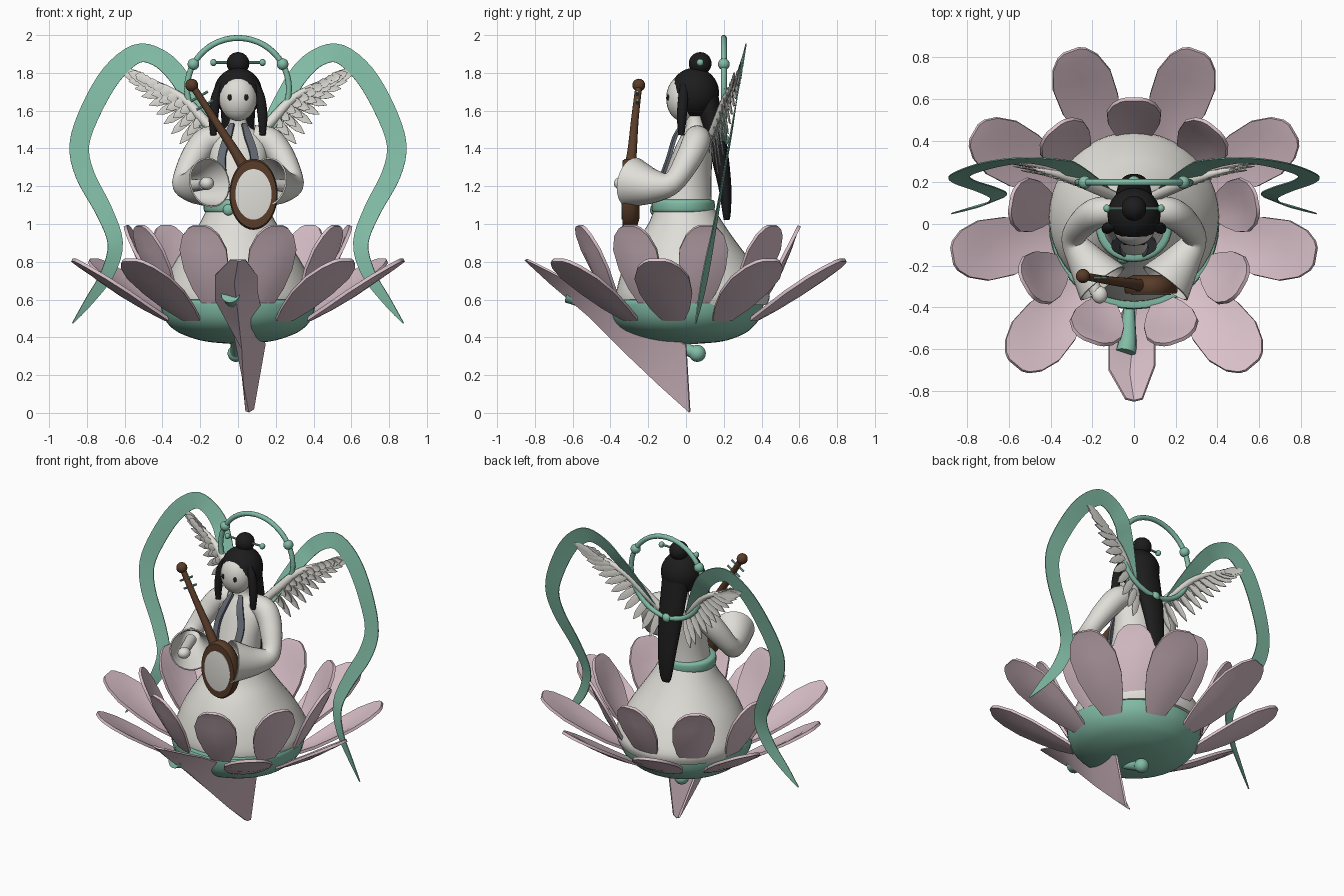
import bpy
import bmesh
from math import sin, cos, pi, radians
from mathutils import Vector

default_cube = bpy.data.objects.get("Cube")
if default_cube:
    bpy.data.objects.remove(default_cube, do_unlink=True)


def material(name, red, green, blue):
    mat = bpy.data.materials.new(name)
    mat.use_nodes = True
    mat.diffuse_color = (red, green, blue, 1)
    shader = mat.node_tree.nodes["Principled BSDF"]
    shader.inputs["Base Color"].default_value = (red, green, blue, 1)
    shader.inputs["Roughness"].default_value = 0.8
    return mat


white = material("off white", 0.74, 0.73, 0.68)
pink = material("dusty pink", 0.7, 0.53, 0.585)
green = material("jade green", 0.22, 0.5, 0.38)
black = material("hair black", 0.012, 0.012, 0.013)
brown = material("dark wood", 0.1, 0.045, 0.022)
grey = material("slate grey", 0.13, 0.145, 0.175)


def finish(name, bm, mat, thickness=0, angle=40):
    """Turn a bmesh into a named, coloured, smooth-shaded object."""
    bmesh.ops.recalc_face_normals(bm, faces=bm.faces)
    mesh = bpy.data.meshes.new(name)
    bm.to_mesh(mesh)
    bm.free()
    mesh.materials.append(mat)
    obj = bpy.data.objects.new(name, mesh)
    bpy.context.collection.objects.link(obj)
    bpy.ops.object.select_all(action="DESELECT")
    obj.select_set(True)
    bpy.context.view_layer.objects.active = obj
    if thickness:
        solid = obj.modifiers.new("thickness", "SOLIDIFY")
        solid.thickness = thickness
        solid.offset = 0
        bpy.ops.object.modifier_apply(modifier=solid.name)
    bpy.ops.object.shade_smooth_by_angle(angle=radians(angle))
    return obj


def smooth(points, steps=5):
    """Catmull-Rom refinement of points with any number of values."""
    pts = [points[0]] + list(points) + [points[-1]]
    out = []
    for a, b, c, d in zip(pts, pts[1:], pts[2:], pts[3:]):
        for k in range(steps):
            t = k / steps
            out.append([q + t / 2 * (r - p + t * (2 * p - 5 * q + 4 * r - s + t * (3 * (q - r) + s - p)))
                        for p, q, r, s in zip(a, b, c, d)])
    return out + [list(points[-1])]


def skin(bm, loops, closed=True, caps=True):
    rows = [[bm.verts.new(p) for p in loop] for loop in loops]
    for low, high in zip(rows, rows[1:]):
        count = len(low)
        for i in range(count if closed else count - 1):
            j = (i + 1) % count
            bm.faces.new((low[i], low[j], high[j], high[i]))
    if closed and caps:
        bm.faces.new(rows[0])
        bm.faces.new(rows[-1])


def stack(name, profile, mat, sides=32, steps=4):
    """Horizontal ellipses given as z, x radius, y radius, y centre."""
    bm = bmesh.new()
    turn = [2 * pi * i / sides for i in range(sides)]
    skin(bm, [[(rx * cos(a), cy + ry * sin(a), z) for a in turn] for z, rx, ry, cy in smooth(profile, steps)])
    return finish(name, bm, mat)


def tube(name, path, mat, sides=16, steps=5, caps=True, thickness=0):
    """Round tube along points given as x, y, z, radius."""
    path = smooth(path, steps)
    centres = [Vector(p[:3]) for p in path]
    loops = []
    side = None
    for i, c in enumerate(centres):
        along = (centres[min(i + 1, len(path) - 1)] - centres[max(i - 1, 0)]).normalized()
        side = (side - along * side.dot(along)).normalized() if side else along.orthogonal().normalized()
        up = along.cross(side)
        loops.append([c + path[i][3] * (side * cos(2 * pi * k / sides) + up * sin(2 * pi * k / sides))
                      for k in range(sides)])
    bm = bmesh.new()
    skin(bm, loops, caps=caps)
    return finish(name, bm, mat, thickness)


def ball(name, centre, radii, mat):
    bm = bmesh.new()
    bmesh.ops.create_uvsphere(bm, u_segments=24, v_segments=16, radius=1)
    bmesh.ops.scale(bm, vec=radii, verts=bm.verts)
    bmesh.ops.translate(bm, vec=centre, verts=bm.verts)
    return finish(name, bm, mat)


PETAL = [(0, 0.4), (0.2, 0.72), (0.45, 0.96), (0.7, 1), (0.88, 0.78), (0.97, 0.5), (1, 0.28)]
FEATHER = [(0, 0.5), (0.4, 1), (0.75, 0.8), (1, 0.06)]


def leaf(bm, base, along, across, length, half, cup, outline):
    """Cupped blade that follows an outline of length and width fractions."""
    normal = along.cross(across)
    skin(bm, [[base + along * (t * length) + across * (w * half * u)
               + normal * (cup * (u * u * w - 1) * sin(pi * min(t + 0.1, 1)))
               for u in (-1, -0.5, 0, 0.5, 1)] for t, w in outline], closed=False)


def petal_ring(name, start, inner, outer, half, skip_first):
    bm = bmesh.new()
    for k in range(1 if skip_first else 0, 9):
        a = radians(start + 40 * k)
        out = Vector((cos(a), sin(a), 0))
        low, high = [out * r + Vector((0, 0, z)) for r, z in (inner, outer)]
        across = Vector((-sin(a), cos(a), 0))
        leaf(bm, low, (high - low).normalized(), across, (high - low).length, half, 0.022, PETAL)
    finish(name, bm, pink, 0.018)


# Lotus: cup, petals, stem and the long folded front petal
stack("lotus_cup", [(0.365, 0.03, 0.03, 0.02), (0.378, 0.17, 0.17, 0.02), (0.41, 0.28, 0.28, 0.01),
                    (0.45, 0.35, 0.35, 0), (0.51, 0.395, 0.395, 0), (0.59, 0.41, 0.41, 0),
                    (0.6, 0.38, 0.38, 0)], green, 40)
petal_ring("outer_petals", -90, (0.38, 0.5), (0.885, 0.81), 0.146, True)
petal_ring("inner_petals", -70, (0.39, 0.58), (0.6, 0.99), 0.13, False)
tube("lotus_stem", [(-0.04, -0.62, 0.63, 0.05), (-0.03, -0.55, 0.6, 0.042), (-0.02, -0.3, 0.49, 0.02),
                    (-0.01, 0.0, 0.34, 0.03), (-0.01, 0.06, 0.315, 0.045)], green)
ball("stem_end", (-0.01, 0.06, 0.315), (0.045, 0.045, 0.045), green)
fold = bmesh.new()
skin(fold, [[(-0.04, -0.84, 0.81), (0, -0.85, 0.81), (0.04, -0.84, 0.81)],
            [(-0.12, -0.7, 0.73), (-0.02, -0.72, 0.69), (0.1, -0.68, 0.73)],
            [(-0.12, -0.55, 0.6), (0, -0.52, 0.52), (0.1, -0.52, 0.65)],
            [(-0.02, -0.35, 0.42), (0.02, -0.34, 0.34), (0.13, -0.25, 0.49)],
            [(0.02, -0.13, 0.25), (0.03, -0.14, 0.15), (0.14, 0, 0.36)],
            [(0.045, 0.01, 0.01), (0.055, 0.02, 0.005), (0.08, 0.02, 0.02)]], closed=False)
finish("front_petal", fold, pink, 0.012)

# Gown, torso, belt and knot
stack("skirt", [(0.57, 0.4, 0.4, 0.03), (0.64, 0.405, 0.405, 0.035), (0.78, 0.345, 0.345, 0.015),
                (0.9, 0.27, 0.27, 0), (1, 0.205, 0.2, 0), (1.09, 0.16, 0.155, -0.01)], white, 40)
stack("torso", [(1.05, 0.155, 0.15, -0.01), (1.15, 0.145, 0.14, -0.005), (1.25, 0.145, 0.125, 0.01),
                (1.4, 0.155, 0.1, 0.04), (1.48, 0.12, 0.075, 0.055), (1.52, 0.055, 0.05, 0.05),
                (1.6, 0.04, 0.04, 0.04)], white)
stack("belt", [(1.06, 0.16, 0.145, -0.015), (1.07, 0.18, 0.165, -0.015), (1.12, 0.18, 0.165, -0.015),
               (1.13, 0.15, 0.14, -0.015)], green)
ball("belt_knot", (-0.05, -0.17, 1.075), (0.03, 0.02, 0.03), green)

# Head, hair, bun and hairpin
ball("face", (0, -0.02, 1.665), (0.1, 0.085, 0.12), white)
ball("hair_cap", (0, 0.045, 1.695), (0.128, 0.13, 0.132), black)
ball("hair_bun", (0, 0.075, 1.85), (0.06, 0.06, 0.06), black)
stack("back_hair", [(1.75, 0.09, 0.06, 0.1), (1.6, 0.09, 0.06, 0.125), (1.4, 0.08, 0.05, 0.17),
                    (1.2, 0.062, 0.035, 0.205), (1.06, 0.042, 0.022, 0.215), (1.02, 0.025, 0.015, 0.215)], black, 20)
tube("hairpin", [(-0.13, 0.075, 1.855, 0.007), (0.13, 0.075, 1.855, 0.007)], green, 8)

# Halo ring with three beads
halo_turn = [radians(7.5 * k) for k in range(49)]
tube("halo", [(0.27 * cos(a), 0.2, 1.715 + 0.27 * sin(a), 0.016) for a in halo_turn], green, 10, 1)
for angle in (29, 151, 270):
    a = radians(angle)
    ball("halo_bead", (0.27 * cos(a), 0.2, 1.715 + 0.27 * sin(a)), (0.031, 0.031, 0.031), green)

# Parts that appear on both sides
for s, label in ((1, "left_"), (-1, "right_")):
    ball(label + "eye", (s * 0.043, -0.094, 1.67), (0.012, 0.008, 0.017), black)
    ball(label + "pin_knob", (s * 0.13, 0.075, 1.855), (0.017, 0.019, 0.019), green)
    tube(label + "hair_lock", [(s * 0.085, -0.01, 1.75, 0.015), (s * 0.115, -0.015, 1.68, 0.025),
                               (s * 0.13, -0.022, 1.57, 0.026), (s * 0.13, -0.025, 1.47, 0.016)], black)
    tube(label + "sleeve", [(s * 0.08, 0.06, 1.46, 0.06), (s * 0.17, 0.055, 1.435, 0.07),
                            (s * 0.24, 0.01, 1.34, 0.065), (s * 0.29, -0.07, 1.22, 0.055),
                            (s * 0.235, -0.17, 1.2, 0.085), (s * 0.15, -0.285, 1.22, 0.13)],
         white, 24, caps=False, thickness=0.008)
    reach = -0.33 if s < 0 else -0.2
    tube(label + "forearm", [(s * 0.26, -0.13, 1.2, 0.035), (s * 0.18, reach, 1.21, 0.03)], white)
    ball(label + "hand", (s * 0.165, reach - 0.01, 1.215), (0.038, 0.042, 0.035), white)

    # Collar strip
    bm = bmesh.new()
    skin(bm, [[(s * (x - w), y, z), (s * (x + w), y + 0.012, z)] for x, y, z, w in smooth(
        [(0.03, -0.02, 1.53, 0.01), (0.055, -0.065, 1.46, 0.02), (0.085, -0.095, 1.36, 0.02),
         (0.08, -0.13, 1.26, 0.02), (0.05, -0.155, 1.17, 0.01)])], closed=False)
    finish(label + "collar", bm, grey, 0.015)

    # Flowing ribbon, leaning back as it rises and twisting along its length
    path = smooth([(0.13, 1.46, 0.03), (0.23, 1.64, 0.045), (0.33, 1.8, 0.05), (0.43, 1.885, 0.048),
                   (0.54, 1.9, 0.05), (0.67, 1.79, 0.055), (0.78, 1.6, 0.055), (0.84, 1.42, 0.052),
                   (0.81, 1.26, 0.05), (0.71, 1.07, 0.045), (0.65, 0.9, 0.04), (0.69, 0.74, 0.035),
                   (0.79, 0.59, 0.022), (0.875, 0.475, 0.003)], 4)
    last = len(path) - 1
    loops = []
    for i, (x, z, w) in enumerate(path):
        before, after = path[max(i - 1, 0)], path[min(i + 1, last)]
        way = Vector((after[0] - before[0], after[1] - before[1])).normalized()
        y = 0.05 + 0.168 * (z - 0.475) + 0.02 * sin(pi * i / last) - 0.07 * max(0, 1 - i / 8)
        twist = 0.4 * cos(pi * i / last)
        loops.append([(s * (x - u * w * way.y), y + twist * u * w, z + u * w * way.x) for u in (-1, 0, 1)])
    bm = bmesh.new()
    skin(bm, loops, closed=False)
    finish(label + "ribbon", bm, green, 0.006)

    # Wing: bone with long feathers behind and short coverts in front
    bone = [(s * 0.09, 0.13, 1.45, 0.025), (s * 0.19, 0.175, 1.56, 0.028), (s * 0.28, 0.21, 1.655, 0.024),
            (s * 0.39, 0.245, 1.725, 0.016), (s * 0.49, 0.265, 1.77, 0.006)]
    tube(label + "wing_bone", bone, white, 10)
    spine = smooth(bone, 3)
    bm = bmesh.new()
    for layer, scale in enumerate((1, 0.66, 0.38)):
        for i, point in enumerate(spine):
            t = i / (len(spine) - 1)
            a = radians(-72 + 92 * t)
            along = Vector((s * cos(a), 0.13, sin(a))).normalized()
            across = Vector((-s * sin(a), 0, cos(a)))
            base = Vector(point[:3]) + Vector((0, 0.014 - 0.014 * layer, 0))
            leaf(bm, base, along, across, scale * (0.195 - 0.05 * t), 0.025, 0.004, FEATHER)
    finish(label + "wing_feathers", bm, white, 0.005)

# Lute: round body, pale soundboard, neck, knob and pegs
for name, radii, depth, y, mat in (("lute_body", (0.128, 0.188), 0.09, -0.29, brown),
                                   ("lute_soundboard", (0.096, 0.134), 0.008, -0.337, white)):
    bm = bmesh.new()
    loops = []
    for offset, scale in ((-0.5, 0.95), (-0.35, 1), (0.1, 1), (0.35, 0.9), (0.5, 0.65)):
        loops.append([(0.082 + scale * radii[0] * cos(a), y + offset * depth, 1.157 + scale * radii[1] * sin(a))
                      for a in [2 * pi * k / 40 for k in range(40)]])
    skin(bm, loops)
    finish(name, bm, mat)
tube("lute_neck", [(0.05, -0.3, 1.27, 0.034), (-0.02, -0.285, 1.39, 0.025), (-0.13, -0.27, 1.56, 0.02),
                   (-0.24, -0.25, 1.73, 0.018)], brown)
ball("lute_knob", (-0.245, -0.25, 1.735), (0.034, 0.034, 0.034), brown)
for x, z in ((-0.205, 1.675), (-0.175, 1.63)):
    tube("lute_peg", [(x - 0.045, -0.258, z - 0.026, 0.007), (x + 0.045, -0.258, z + 0.026, 0.007)], green, 8)
